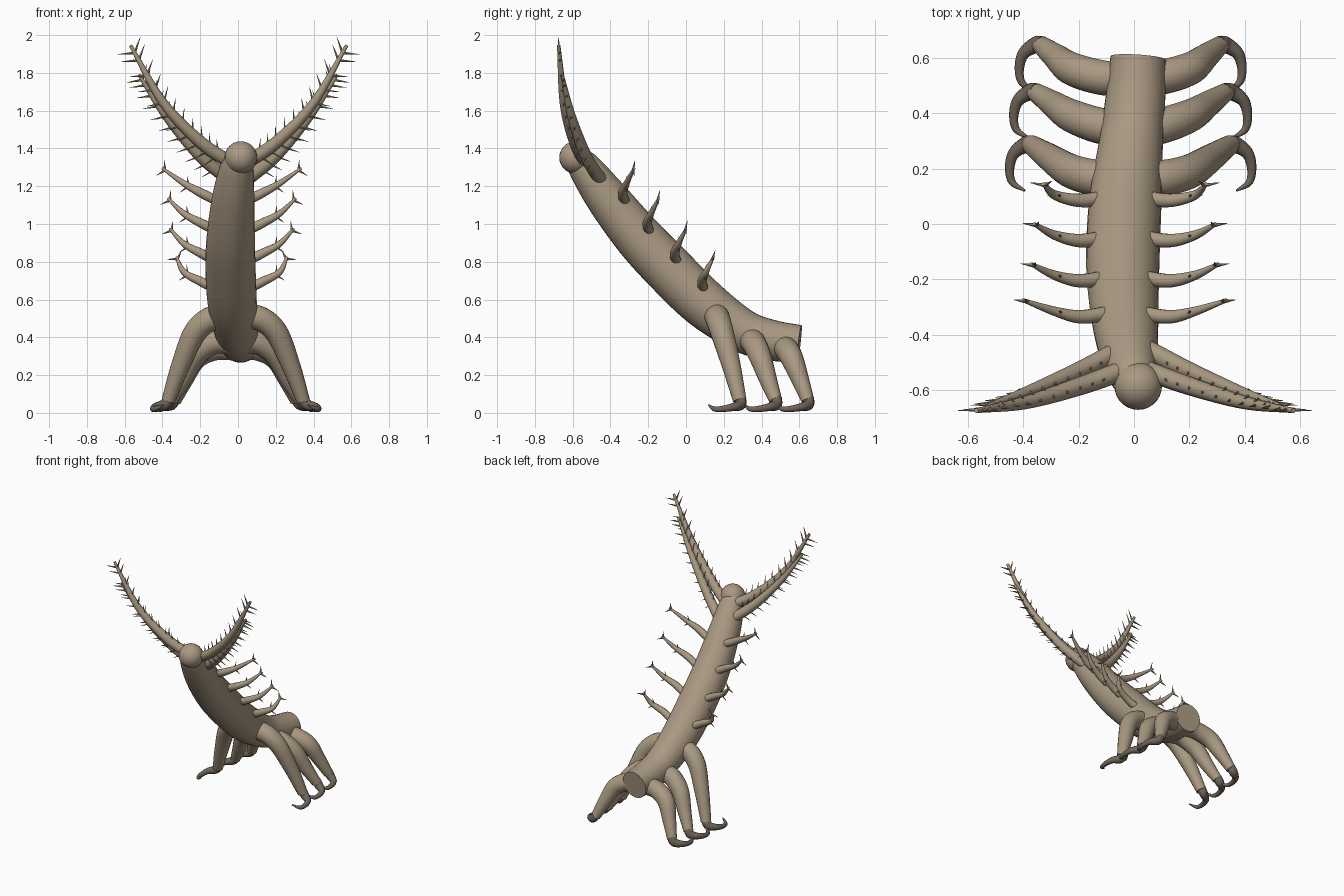
import bpy, bmesh, math
from mathutils import Vector

if "Cube" in bpy.data.objects:
    bpy.data.objects.remove(bpy.data.objects["Cube"])


def material(name, rgb):
    m = bpy.data.materials.new(name)
    m.diffuse_color = (*rgb, 1)
    m.use_nodes = True
    m.node_tree.nodes["Principled BSDF"].inputs["Base Color"].default_value = m.diffuse_color
    return m


TAN = material("tan_skin", (0.40, 0.32, 0.225))
DARK = material("dark_claw", (0.16, 0.13, 0.10))


def spline(points, steps):
    """Smooth path through (x, y, z, radius) points."""
    p = [Vector(q) for q in points]
    p = [2 * p[0] - p[1]] + p + [2 * p[-1] - p[-2]]
    out = []
    for i in range(1, len(p) - 2):
        a, b, c, d = p[i - 1:i + 3]
        for s in range(steps):
            t = s / steps
            out.append(0.5 * (2 * b + (c - a) * t + (2 * a - 5 * b + 4 * c - d) * t * t
                              + (3 * b - a - 3 * c + d) * t ** 3))
    return out + [p[-2]]


def add_tube(bm, path, sides):
    """Sweep a circle of varying radius along a path, with closed ends."""
    pos = [q.to_3d() for q in path]
    rings, normal = [], None
    for i, c in enumerate(pos):
        t = (pos[min(i + 1, len(pos) - 1)] - pos[max(i - 1, 0)]).normalized()
        if normal is None:
            normal = t.orthogonal()
        normal = (normal - t * normal.dot(t)).normalized()
        side = t.cross(normal)
        rings.append([bm.verts.new(c + path[i].w * (normal * math.cos(a) + side * math.sin(a)))
                      for a in (2 * math.pi * k / sides for k in range(sides))])
    for r, s in zip(rings, rings[1:]):
        for k in range(sides):
            j = (k + 1) % sides
            bm.faces.new((r[k], r[j], s[j], s[k]))
    bm.faces.new(rings[0][::-1])
    bm.faces.new(rings[-1])


def finish(bm, name, mat):
    bmesh.ops.recalc_face_normals(bm, faces=bm.faces)
    me = bpy.data.meshes.new(name)
    bm.to_mesh(me)
    bm.free()
    ob = bpy.data.objects.new(name, me)
    bpy.context.collection.objects.link(ob)
    me.materials.append(mat)
    bpy.ops.object.select_all(action='DESELECT')
    ob.select_set(True)
    bpy.context.view_layer.objects.active = ob
    bpy.ops.object.shade_smooth_by_angle(angle=math.radians(45))
    return ob


def mirrored(path, centre):
    return [Vector((2 * centre - q.x, q.y, q.z, q.w)) for q in path]


def limb(name, points, centre, mat=TAN, sides=14, spines=(), length=0.08):
    """Build a right and left tube, with paired spines at fractions of the length."""
    path = spline(points, 8)
    parts = [(path, sides)]
    for f in spines:
        i = min(int(f * (len(path) - 1)), len(path) - 2)
        base, t = path[i].to_3d(), (path[i + 1] - path[i]).to_3d().normalized()
        out = t.cross(Vector((0, -1, 0))).normalized() * -1   # up and inward
        if out.z < 0:
            out = -out
        for d in (out * 0.75 + t * 0.65, -out * 0.9 + t * 0.4):
            tip = base + d.normalized() * length
            parts.append(([Vector((*base, 0.008)), Vector((*tip, 0.0008))], 6))
    for label, flip in (("right", False), ("left", True)):
        bm = bmesh.new()
        for p, n in parts:
            add_tube(bm, mirrored(p, centre) if flip else p, n)
        finish(bm, f"{name}_{label}", mat)


# Body trunk
bm = bmesh.new()
add_tube(bm, spline([(0.0, -0.575, 1.345, 0.072), (-0.008, -0.53, 1.29, 0.09),
                     (-0.025, -0.42, 1.14, 0.112), (-0.038, -0.26, 0.94, 0.127),
                     (-0.04, -0.1, 0.77, 0.133), (-0.03, 0.1, 0.575, 0.13),
                     (-0.01, 0.3, 0.435, 0.115), (0.005, 0.45, 0.385, 0.108),
                     (0.015, 0.6, 0.365, 0.1)], 6), 28)
finish(bm, "body", TAN)

# Head
bm = bmesh.new()
bmesh.ops.create_uvsphere(bm, u_segments=28, v_segments=16, radius=0.086)
bmesh.ops.translate(bm, verts=bm.verts, vec=(0.015, -0.585, 1.352))
finish(bm, "head", TAN)

# Two pairs of long feathery arms
rows = [0.2 + 0.8 * k / 10 for k in range(11)]
limb("upper_arm", [(0.02, -0.52, 1.31, 0.036), (0.2, -0.585, 1.43, 0.033),
                   (0.4, -0.645, 1.64, 0.024), (0.575, -0.674, 1.945, 0.009)],
     0.003, spines=rows, length=0.09)
limb("lower_arm", [(0.04, -0.45, 1.23, 0.036), (0.2, -0.53, 1.36, 0.032),
                   (0.38, -0.605, 1.57, 0.022), (0.525, -0.655, 1.79, 0.008)],
     0.0, spines=rows, length=0.085)

# Four pairs of short forked arms down the back
for k, (tip, y, z) in enumerate([(0.335, -0.33, 1.13), (0.305, -0.2, 0.97),
                                 (0.295, -0.055, 0.81), (0.26, 0.09, 0.66)]):
    limb(f"back_arm_{k + 1}", [(0.04, y + 0.005, z - 0.01, 0.027),
                               (0.13, y - 0.005, z + 0.035, 0.025),
                               (0.22, y + 0.015, z + 0.085, 0.017),
                               (tip, y + 0.055, z + 0.165, 0.007)],
         -0.033, sides=12, spines=(0.6, 0.97), length=0.055)

# Three pairs of legs, each with a hooked claw
legs = [
    [(0.0, 0.17, 0.49, 0.065), (0.1, 0.165, 0.505, 0.066), (0.2, 0.19, 0.43, 0.062),
     (0.28, 0.24, 0.25, 0.05), (0.345, 0.285, 0.065, 0.036)],
    [(0.0, 0.34, 0.37, 0.064), (0.1, 0.355, 0.375, 0.065), (0.2, 0.39, 0.305, 0.06),
     (0.27, 0.435, 0.175, 0.047), (0.33, 0.475, 0.065, 0.034)],
    [(0.0, 0.52, 0.34, 0.062), (0.1, 0.53, 0.34, 0.063), (0.2, 0.56, 0.29, 0.06),
     (0.26, 0.605, 0.175, 0.047), (0.31, 0.645, 0.065, 0.034)],
]
for k, pts in enumerate(legs):
    limb(f"leg_{k + 1}", pts, -0.012, sides=18)
    x, y, z, r = pts[-1]
    limb(f"claw_{k + 1}", [(x - 0.005, y + 0.003, z + 0.015, 0.03), (x + 0.02, y + 0.002, 0.044, 0.03),
                           (x + 0.065, y - 0.03, 0.032, 0.022), (x + 0.08, y - 0.085, 0.022, 0.017),
                           (x + 0.07, y - 0.135, 0.021, 0.013), (x + 0.025, y - 0.165, 0.042, 0.004)],
         -0.012, mat=DARK, sides=12)
